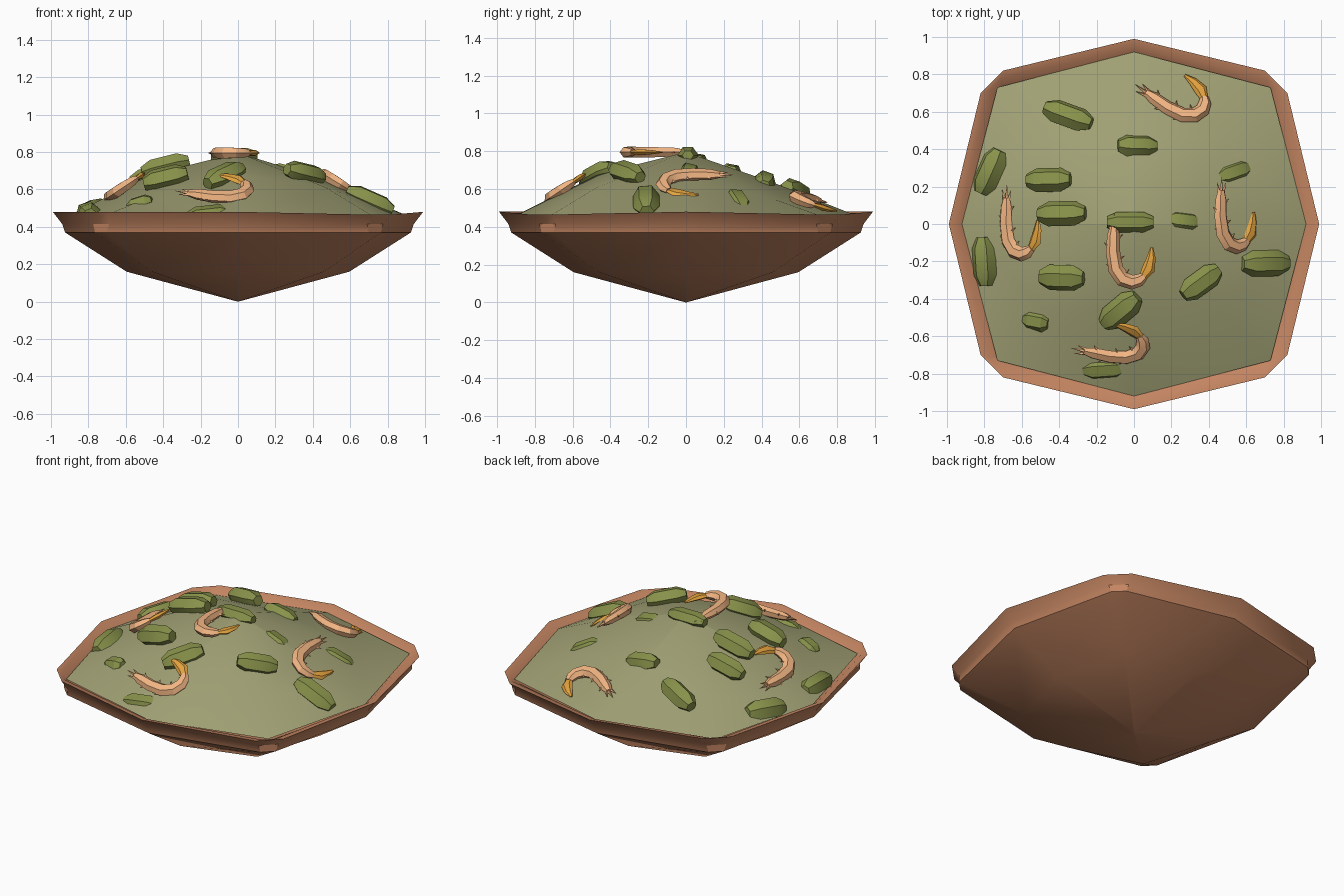
import bpy, bmesh, math
from mathutils import Vector, Matrix
from mathutils.bvhtree import BVHTree

if "Cube" in bpy.data.objects:
    bpy.data.objects.remove(bpy.data.objects["Cube"])


def material(name, rgb):
    m = bpy.data.materials.new(name)
    m.diffuse_color = (*rgb, 1)
    m.use_nodes = True
    m.node_tree.nodes["Principled BSDF"].inputs["Base Color"].default_value = m.diffuse_color
    return m


CLAY = material("clay", (0.55, 0.235, 0.12))
STEW = material("stew", (0.36, 0.36, 0.18))
GREEN = material("green", (0.25, 0.29, 0.07))
PINK = material("pink", (0.90, 0.47, 0.23))
ORANGE = material("orange", (0.78, 0.37, 0.05))


def loft(bm, rings, base=True):
    """Skin a solid through a list of equal-length point rings."""
    vs = [[bm.verts.new(p) for p in r] for r in rings]
    n = len(vs[0])
    for a, b in zip(vs, vs[1:]):
        for i in range(n):
            j = (i + 1) % n
            bm.faces.new((a[i], a[j], b[j], b[i]))
    if base:
        bm.faces.new(vs[0][::-1])
    bm.faces.new(vs[-1])


def finish(bm, name, mat, matrix=None, angle=30):
    bmesh.ops.remove_doubles(bm, verts=bm.verts, dist=0.0005)
    bmesh.ops.recalc_face_normals(bm, faces=bm.faces)
    me = bpy.data.meshes.new(name)
    bm.to_mesh(me)
    bm.free()
    me.materials.append(mat)
    ob = bpy.data.objects.new(name, me)
    bpy.context.collection.objects.link(ob)
    if matrix:
        ob.matrix_world = matrix
    bpy.ops.object.select_all(action='DESELECT')
    ob.select_set(True)
    bpy.context.view_layer.objects.active = ob
    bpy.ops.object.shade_smooth_by_angle(angle=math.radians(angle))
    return ob


def square_ring(a, d1, d2, axis_z, diag_z=None):
    """Rounded-square outline: axis points at a, chamfered corners (d1, d2).
    Heights run counter-clockwise from +x."""
    axis_z = axis_z if isinstance(axis_z, tuple) else (axis_z,) * 4
    diag_z = diag_z or axis_z
    pts = []
    for k in range(4):
        rot = Matrix.Rotation(k * math.pi / 2, 3, 'Z')
        pts += [rot @ Vector((x, y, z[k])) for x, y, z in
                ((a, 0, axis_z), (d1, d2, diag_z), (d2, d1, diag_z))]
    return pts


# Bowl: pointed base, flared rim, lip folding into the inner wall
bm = bmesh.new()
loft(bm, [square_ring(0.001, 0.001, 0.001, 0.0),
          square_ring(0.595, 0.46, 0.46, 0.16),
          square_ring(0.925, 0.765, 0.70, 0.37),
          square_ring(0.94, 0.775, 0.69, 0.415),
          square_ring(0.99, 0.82, 0.70, 0.48, (0.465, 0.48, 0.48, 0.465)),
          square_ring(0.95, 0.775, 0.715, 0.472, (0.46, 0.472, 0.472, 0.46)),
          square_ring(0.90, 0.72, 0.71, 0.43),
          square_ring(0.575, 0.44, 0.44, 0.19),
          square_ring(0.001, 0.001, 0.001, 0.035)])
finish(bm, "bowl", CLAY)

# Stew heaped into a low, uneven dome
bm = bmesh.new()
loft(bm, [square_ring(0.92, 0.73, 0.73, 0.452),
          square_ring(0.46, 0.47, 0.47, (0.655, 0.635, 0.68, 0.68),
                      (0.545, 0.585, 0.56, 0.61)),
          square_ring(0.001, 0.001, 0.001, 0.795)], base=False)
bmesh.ops.triangulate(bm, faces=bm.faces)
dome = BVHTree.FromBMesh(bm)
finish(bm, "stew", STEW)


def frame(loc, normal, degrees):
    tilt = Vector((0, 0, 1)).rotation_difference(Vector(normal)).to_matrix().to_4x4()
    return Matrix.Translation(loc) @ tilt @ Matrix.Rotation(math.radians(degrees), 4, 'Z')


# Okra chunks: x, y, turn, length, width, lift above the stew
OKRA = [(-0.35, 0.57, -22, 0.27, 0.13, 0.03), (-0.77, 0.28, 65, 0.25, 0.14, 0.0),
        (0.02, 0.42, 0, 0.21, 0.12, -0.01), (-0.45, 0.23, 0, 0.24, 0.13, 0.03),
        (-0.38, 0.05, 0, 0.26, 0.135, 0.03), (-0.02, 0.01, 0, 0.25, 0.11, -0.01),
        (0.27, 0.02, -5, 0.18, 0.12, -0.035), (0.54, 0.28, 20, 0.20, 0.12, -0.03),
        (0.70, -0.21, 0, 0.27, 0.14, 0.005), (0.35, -0.31, 35, 0.24, 0.13, 0.025),
        (-0.38, -0.28, 0, 0.24, 0.14, 0.03), (-0.80, -0.20, 93, 0.26, 0.13, 0.0),
        (-0.53, -0.52, -10, 0.14, 0.11, -0.02), (-0.07, -0.46, 40, 0.25, 0.14, 0.01),
        (-0.16, -0.78, 5, 0.23, 0.12, -0.025)]
for i, (x, y, turn, length, width, lift) in enumerate(OKRA):
    hit, normal, _, _ = dome.ray_cast(Vector((x, y, 2)), Vector((0, 0, -1)))
    if normal.z < 0:
        normal = -normal
    if abs(x) < 0.1 and abs(y) < 0.1:
        normal = Vector((0, 0, 1))
    bm = bmesh.new()
    rings = []
    for t, s in ((-0.5, 0.55), (-0.28, 1), (0.28, 1), (0.5, 0.55)):
        rings.append([(t * length,
                       s * width / 2 * math.cos(k * math.pi / 3),
                       s * width / 2 * 0.9 * math.sin(k * math.pi / 3)) for k in range(6)])
    loft(bm, rings)
    finish(bm, f"okra_{i + 1}", GREEN, frame(hit + normal * lift, normal, turn))


def tube(bm, path, radii, sides=6, flat=0.8):
    """Flattened tube along a path lying in the local xy plane."""
    pts = [Vector((x, y, 0)) for x, y in path]
    rings = []
    for i, p in enumerate(pts):
        t = (pts[min(i + 1, len(pts) - 1)] - pts[max(i - 1, 0)]).normalized()
        side = Vector((-t.y, t.x, 0))
        rings.append([p + radii[i] * (math.cos(a) * side + flat * math.sin(a) * Vector((0, 0, 1)))
                      for a in (2 * math.pi * k / sides for k in range(sides))])
    loft(bm, rings)


# Shrimp: hooked body with feelers and legs, plus a kite-shaped tail
BODY = [(-0.098, 0.16), (-0.1, 0.11), (-0.102, 0.02), (-0.088, -0.07),
        (-0.05, -0.125), (0.0, -0.142), (0.04, -0.13), (0.065, -0.11)]
RADII = [0.020, 0.034, 0.038, 0.041, 0.042, 0.039, 0.034, 0.023]
FEELERS = [((-0.11, 0.14), (-0.125, 0.205)), ((-0.098, 0.14), (-0.095, 0.23)),
           ((-0.088, 0.14), (-0.07, 0.20))]
LEGS = [((-0.08, 0.09), (-0.05, 0.115)), ((-0.075, -0.02), (-0.04, 0.0)),
        ((-0.04, -0.10), (-0.015, -0.07)), ((-0.125, 0.05), (-0.149, 0.07)),
        ((-0.11, -0.06), (-0.139, -0.045))]
SHRIMP = [((0.25, 0.69, 0.525), (0.10, 0.33, 0.94), 55),
          ((-0.60, -0.02, 0.62), (-0.55, 0, 0.83), 0),
          ((0.55, 0.02, 0.625), (0.52, 0, 0.85), 0),
          ((-0.01, -0.17, 0.795), (0, 0, 1), 0),
          ((-0.09, -0.63, 0.615), (0, -0.56, 0.83), 77)]
for i, (loc, normal, turn) in enumerate(SHRIMP):
    place = frame(loc, normal, turn)
    bm = bmesh.new()
    tube(bm, BODY, RADII)
    for spike in FEELERS + LEGS:
        tube(bm, spike, (0.012, 0.001), 4, 1)
    finish(bm, f"shrimp_body_{i + 1}", PINK, place)
    bm = bmesh.new()
    tube(bm, [(0.05, -0.125), (0.088, -0.07), (0.102, -0.01), (0.105, 0.045)],
         (0.018, 0.035, 0.024, 0.008), 6, 0.5)
    finish(bm, f"shrimp_tail_{i + 1}", ORANGE, place)
